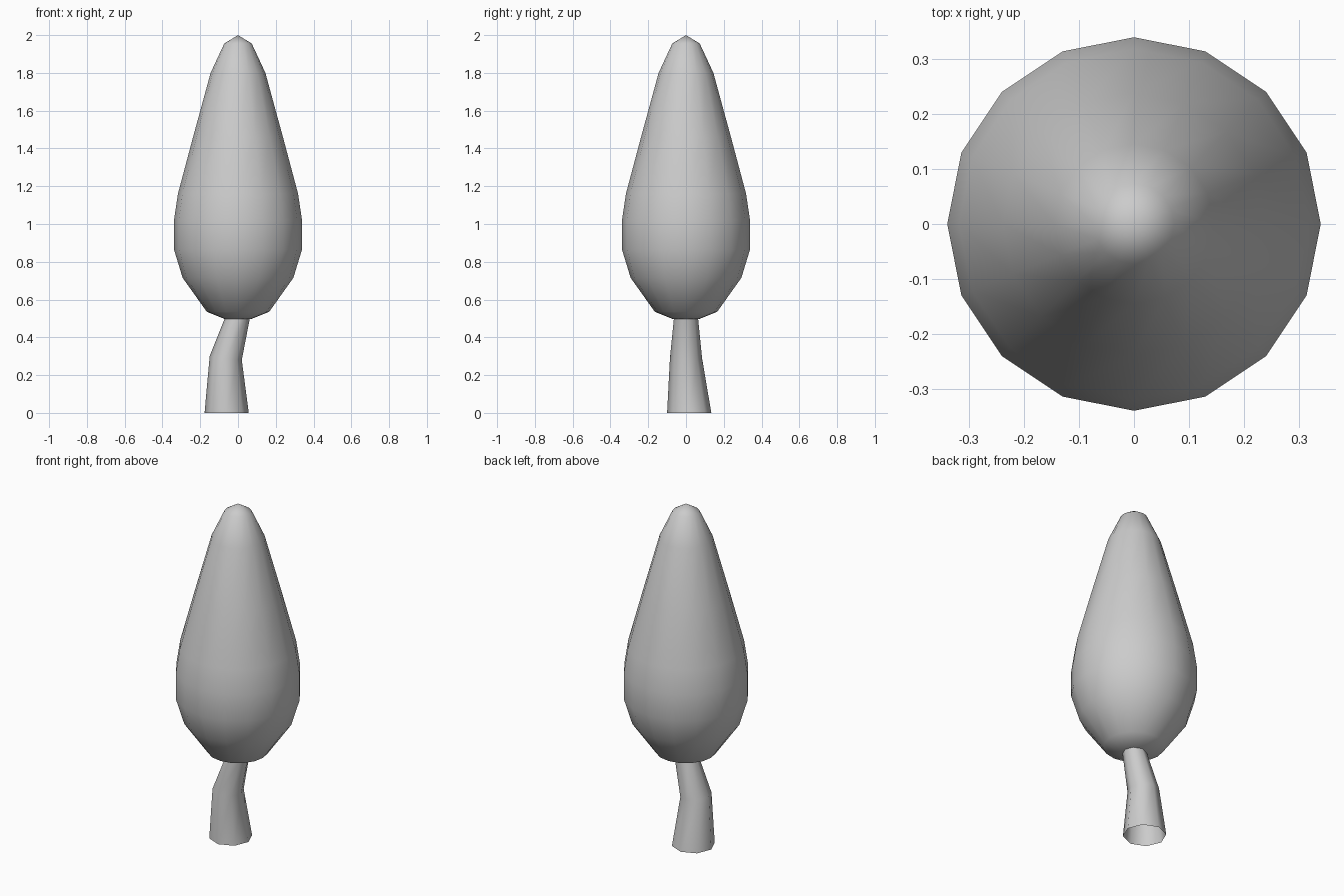
import bpy, bmesh
from math import cos, sin, tau

if "Cube" in bpy.data.objects:
    bpy.data.objects.remove(bpy.data.objects["Cube"])


def loft(name, rings, sides, bottom=None, top=None):
    """Skin rings of (cx, cy, z, radius, tilt); optional pole points close the ends."""
    bm = bmesh.new()
    loops = []
    for cx, cy, z, r, tilt in rings:
        loop = []
        for i in range(sides):
            a = tau * i / sides
            loop.append(bm.verts.new((cx + r * cos(a), cy + r * sin(a), z - tilt * r * cos(a))))
        loops.append(loop)
    for lo, hi in zip(loops, loops[1:]):
        for i in range(sides):
            j = (i + 1) % sides
            bm.faces.new((lo[i], lo[j], hi[j], hi[i]))
    for pole, loop, flip in ((bottom, loops[0], True), (top, loops[-1], False)):
        if pole:
            p = bm.verts.new(pole)
            for i in range(sides):
                a, b = loop[i], loop[(i + 1) % sides]
                bm.faces.new((b, a, p) if flip else (a, b, p))
    for f in bm.faces:
        f.smooth = True
    mesh = bpy.data.meshes.new(name)
    bm.to_mesh(mesh)
    bm.free()
    obj = bpy.data.objects.new(name, mesh)
    bpy.context.collection.objects.link(obj)
    return obj


# Teardrop crown: (radius, height) profile turned around z
profile = [(0.07, 0.497), (0.165, 0.535), (0.293, 0.715), (0.339, 0.865),
           (0.339, 1.02), (0.318, 1.16), (0.238, 1.46), (0.145, 1.80), (0.073, 1.955)]
loft("foliage", [(0, 0, z, r, 0) for r, z in profile], 16,
     bottom=(0, 0, 0.497), top=(0, 0, 2.0))

# Bent, tapering trunk, open at the base
loft("trunk", [(-0.06, 0.017, 0.0, 0.117, 0),
               (-0.065, 0.0, 0.29, 0.085, 0.12),
               (0.0, 0.0, 0.51, 0.063, 0.12)], 8)
